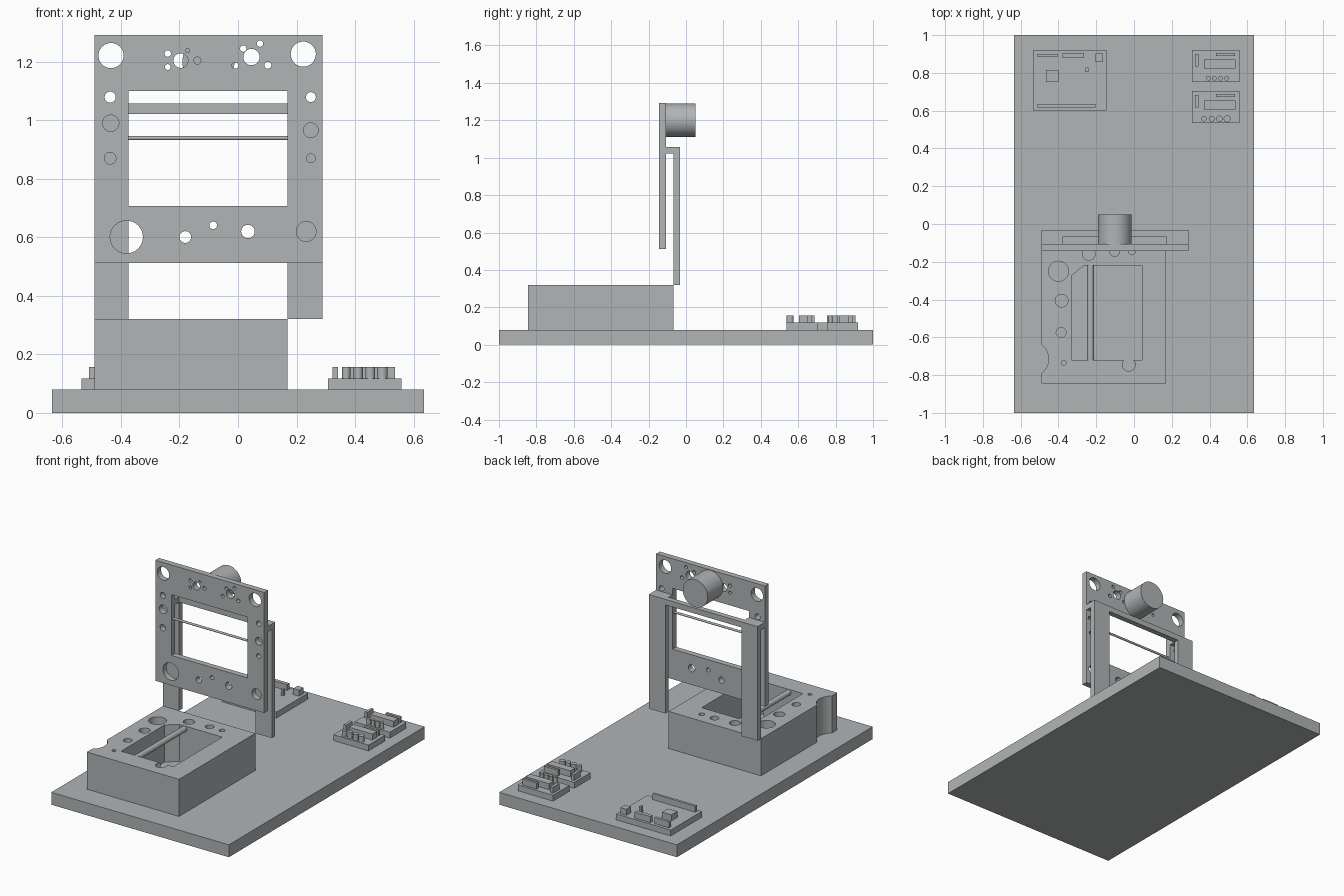
import bpy, bmesh, math
from mathutils import Matrix, Vector

cube = bpy.data.objects.get("Cube")
if cube:
    bpy.data.objects.remove(cube)

grey = bpy.data.materials.new("plain_grey")
GREY = (0.44, 0.46, 0.47, 1)
grey.diffuse_color = GREY
grey.use_nodes = True
grey.node_tree.nodes["Principled BSDF"].inputs["Base Color"].default_value = GREY


def finish(bm, name, smooth=False):
    bmesh.ops.recalc_face_normals(bm, faces=bm.faces[:])
    me = bpy.data.meshes.new(name)
    bm.to_mesh(me)
    bm.free()
    me.materials.append(grey)
    ob = bpy.data.objects.new(name, me)
    bpy.context.collection.objects.link(ob)
    if smooth:
        smooth_by_angle(ob)
    return ob


def smooth_by_angle(ob):
    bpy.ops.object.select_all(action='DESELECT')
    ob.select_set(True)
    bpy.context.view_layer.objects.active = ob
    bpy.ops.object.shade_smooth_by_angle(angle=math.radians(30))


def add_box(bm, x, y, z):
    """Box from (min, max) pairs."""
    size = Matrix.Diagonal((x[1] - x[0], y[1] - y[0], z[1] - z[0], 1))
    mid = Matrix.Translation((sum(x) / 2, sum(y) / 2, sum(z) / 2))
    bmesh.ops.create_cube(bm, size=1, matrix=mid @ size)


def add_cyl(bm, a, b, r, segs=32):
    """Cylinder of radius r from point a to point b."""
    a, b = Vector(a), Vector(b)
    turn = (b - a).to_track_quat('Z', 'Y').to_matrix().to_4x4()
    bmesh.ops.create_cone(bm, cap_ends=True, segments=segs, radius1=r, radius2=r,
                          depth=(b - a).length, matrix=Matrix.Translation((a + b) / 2) @ turn)


def add_prism(bm, pts, offset):
    """Extrude a polygon along an offset vector."""
    f = bm.faces.new([bm.verts.new(p) for p in pts])
    ext = bmesh.ops.extrude_face_region(bm, geom=[f])
    bmesh.ops.translate(bm, vec=offset,
                        verts=[v for v in ext['geom'] if isinstance(v, bmesh.types.BMVert)])


def box(name, x, y, z):
    bm = bmesh.new()
    add_box(bm, x, y, z)
    return finish(bm, name)


def rod(name, a, b, r):
    bm = bmesh.new()
    add_cyl(bm, a, b, r, 48)
    return finish(bm, name, True)


def cut(ob, *cutters):
    """Subtract each cutter mesh, then drop the cutters."""
    for c in cutters:
        tool = finish(c, "cutter")
        tool.hide_render = True
        mod = ob.modifiers.new("cut", 'BOOLEAN')
        mod.operation, mod.solver, mod.object = 'DIFFERENCE', 'EXACT', tool
        bpy.context.view_layer.update()
        me = bpy.data.meshes.new_from_object(
            ob.evaluated_get(bpy.context.evaluated_depsgraph_get()))
        ob.modifiers.clear()
        ob.data = me
        bpy.data.objects.remove(tool)
    smooth_by_angle(ob)


# Base slab
box("base_plate", (-0.635, 0.635), (-1, 1), (0, 0.08))

# Tray block with trough, drilled holes and a scooped side
tray = box("tray_block", (-0.49, 0.17), (-0.845, -0.066), (0.08, 0.32))
trough = bmesh.new()
add_prism(trough, [(-0.332, -0.72, 0.06), (0.042, -0.72, 0.06), (0.042, -0.22, 0.06),
                   (-0.265, -0.22, 0.06), (-0.332, -0.275, 0.06)], (0, 0, 0.3))
drills = bmesh.new()
for x, y, r in [(-0.40, -0.25, 0.053), (-0.383, -0.406, 0.034), (-0.386, -0.575, 0.026),
                (-0.372, -0.735, 0.013), (-0.24, -0.158, 0.034), (-0.102, -0.145, 0.026),
                (-0.012, -0.145, 0.018), (-0.546, -0.715, 0.094)]:
    add_cyl(drills, (x, y, 0.06), (x, y, 0.36), r)
notch = bmesh.new()
add_cyl(notch, (-0.028, -0.745, 0.06), (-0.028, -0.745, 0.36), 0.034)
cut(tray, trough, drills, notch)
rod("trough_rod", (-0.23, -0.725, 0.3), (-0.23, -0.215, 0.3), 0.018)

# Upright frame plate with window and round holes
frame = box("upright_frame", (-0.49, 0.288), (-0.144, -0.106), (0.513, 1.292))
window = bmesh.new()
add_box(window, (-0.375, 0.17), (-0.2, -0.05), (0.707, 1.1))
holes = bmesh.new()
for x, z, r in [(-0.434, 1.221, 0.043), (0.223, 1.226, 0.043),
                (-0.437, 1.079, 0.019), (0.249, 1.079, 0.017),
                (-0.435, 0.99, 0.028), (0.249, 0.966, 0.025),
                (-0.437, 0.87, 0.020), (0.249, 0.87, 0.015),
                (-0.381, 0.601, 0.056), (0.233, 0.62, 0.034),
                (-0.18, 0.601, 0.020), (-0.085, 0.641, 0.013), (0.034, 0.62, 0.023),
                (-0.196, 1.204, 0.025), (0.046, 1.216, 0.028),
                (-0.24, 1.228, 0.011), (-0.24, 1.182, 0.010), (-0.172, 1.238, 0.007),
                (-0.139, 1.204, 0.012), (0.018, 1.245, 0.011), (0.075, 1.262, 0.011),
                (0.102, 1.188, 0.012), (-0.01, 1.187, 0.011)]:
    add_cyl(holes, (x, -0.2, z), (x, -0.05, z), r)
cut(frame, window, holes)
rod("window_rod", (-0.38, -0.125, 0.939), (0.175, -0.125, 0.939), 0.007)

# Rear bracket: an arch with hooks reaching forward to the frame
XL, XLI, XRI, XR, TOP, BOT = -0.49, -0.375, 0.17, 0.288, 1.058, 0.32
BAR = 1.022
bm = bmesh.new()
add_prism(bm, [(x, -0.066, z) for x, z in
               [(XL, BOT), (XLI, BOT), (XLI, BAR), (XRI, BAR),
                (XRI, BOT), (XR, BOT), (XR, TOP), (XL, TOP)]], (0, 0.035, 0))
finish(bm, "rear_bracket")
for side, xs in (("right", (XL, XLI)), ("left", (XRI, XR))):
    box(side + "_bracket_hook", xs, (-0.106, -0.066), (BAR, TOP))

# Motor behind the frame
rod("motor", (-0.101, -0.106, 1.2), (-0.101, 0.05, 1.2), 0.089)

# Circuit boards with raised components
BOARD, CHIP = (0.08, 0.118), (0.118, 0.157)


def components(name, boxes, pins=()):
    bm = bmesh.new()
    for x0, x1, y0, y1 in boxes:
        add_box(bm, (x0, x1), (y0, y1), CHIP)
    for x, y, r in pins:
        add_cyl(bm, (x, y, CHIP[0]), (x, y, CHIP[1]), r, 20)
    finish(bm, name, True)


box("main_board", (-0.535, -0.145), (0.602, 0.92), BOARD)
components("main_board_parts", [
    (-0.51, -0.404, 0.883, 0.9), (-0.378, -0.266, 0.88, 0.904),
    (-0.205, -0.163, 0.857, 0.902), (-0.258, -0.242, 0.806, 0.828),
    (-0.465, -0.399, 0.753, 0.814), (-0.51, -0.205, 0.618, 0.634)])

for name, top, pins in (
        ("rear_driver_board", 0.92,
         [(0.394 + 0.032 * i, 0.772, 0.012) for i in range(4)]),
        ("front_driver_board", 0.703,
         [(0.37 + 0.041 * i, 0.557, 0.014 + 0.0015 * i) for i in range(4)])):
    box(name, (0.307, 0.559), (top - 0.167, top), BOARD)
    components(name + "_parts", [
        (0.323, 0.341, top - 0.087, top - 0.021),
        (0.434, 0.535, top - 0.031, top - 0.015),
        (0.37, 0.537, top - 0.098, top - 0.05)], pins)
